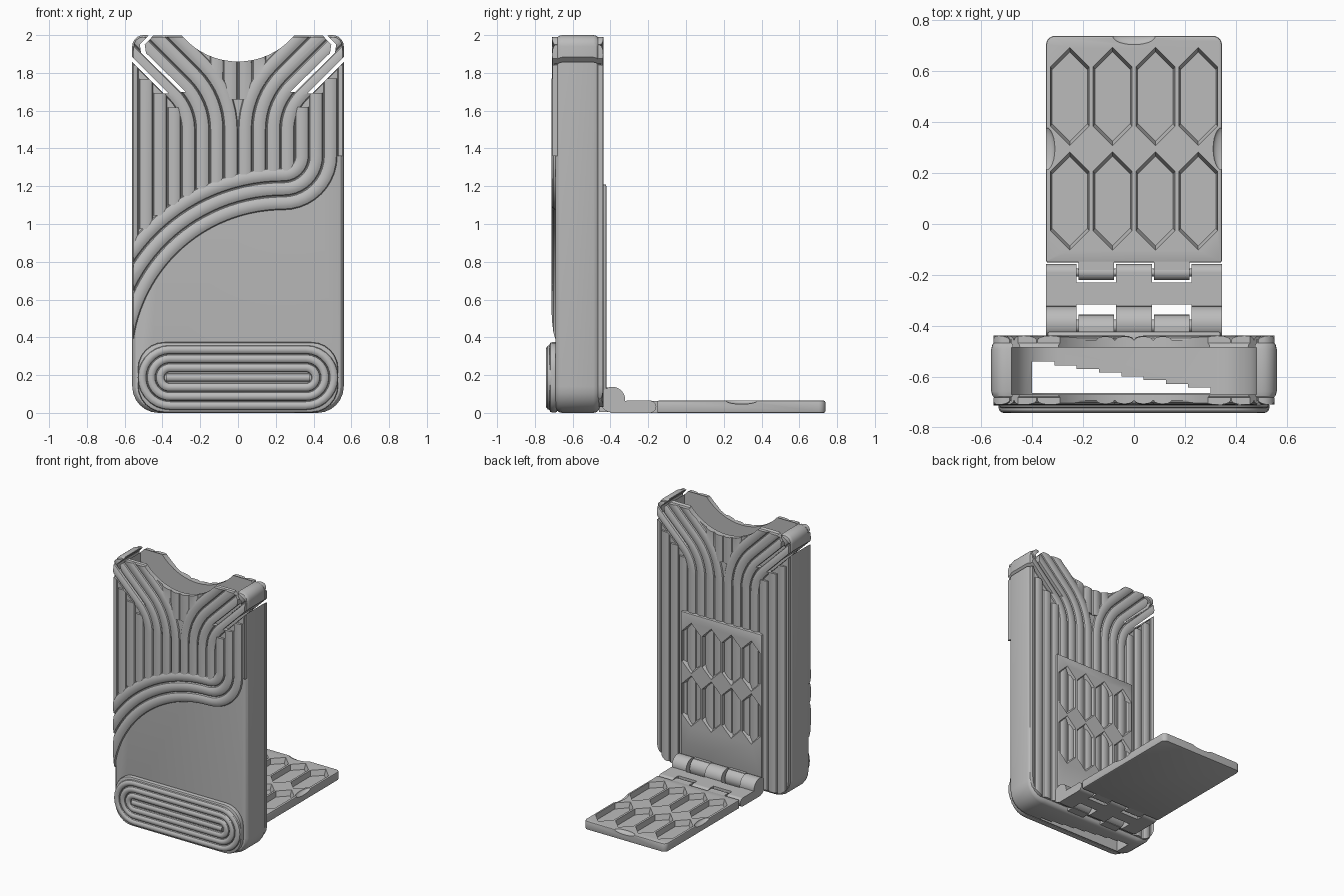
import bpy, bmesh
from math import sin, cos, pi, radians, sqrt
from mathutils import Vector

if "Cube" in bpy.data.objects:
    bpy.data.objects.remove(bpy.data.objects["Cube"])

grey = bpy.data.materials.new("plain grey")
grey.use_nodes = True
grey.diffuse_color = (0.5, 0.5, 0.5, 1)
grey.node_tree.nodes["Principled BSDF"].inputs["Base Color"].default_value = (0.5, 0.5, 0.5, 1)
parts, cutters = [], []


def finish(bm, name, cutter=False):
    bmesh.ops.recalc_face_normals(bm, faces=bm.faces)
    mesh = bpy.data.meshes.new(name)
    bm.to_mesh(mesh)
    bm.free()
    mesh.materials.append(grey)
    ob = bpy.data.objects.new(name, mesh)
    bpy.context.collection.objects.link(ob)
    ob.hide_render = cutter
    (cutters if cutter else parts).append(ob)
    return ob


def prism(name, poly, axis, lo, hi, cutter=False, taper=0.0):
    """Extrude a 2D outline along y or z; taper shrinks the low end."""
    bm = bmesh.new()
    cu = sum(p[0] for p in poly) / len(poly)
    cv = sum(p[1] for p in poly) / len(poly)
    rings = []
    for d, k in ((lo, 1 - taper), (hi, 1)):
        pts = [(cu + (u - cu) * k, cv + (v - cv) * k) for u, v in poly]
        rings.append([bm.verts.new((u, d, v) if axis == "y" else (u, v, d)) for u, v in pts])
    a, b = rings
    bm.faces.new(a)
    bm.faces.new(b)
    for i in range(len(a)):
        j = (i + 1) % len(a)
        bm.faces.new((a[i], a[j], b[j], b[i]))
    return finish(bm, name, cutter)


def rect(x0, x1, v0, v1):
    return [(x0, v0), (x1, v0), (x1, v1), (x0, v1)]


def arc(cx, cz, r, a0, a1, n):
    return [(cx + r * cos(radians(a0 + (a1 - a0) * i / n)),
             cz + r * sin(radians(a0 + (a1 - a0) * i / n))) for i in range(n + 1)]


def rounded(x0, x1, z0, z1, rb, rt, n=6):
    return (arc(x0 + rb, z0 + rb, rb, 180, 270, n) + arc(x1 - rb, z0 + rb, rb, 270, 360, n)
            + arc(x1 - rt, z1 - rt, rt, 0, 90, n) + arc(x0 + rt, z1 - rt, rt, 90, 180, n))


def sweep(bm, path, half, height, base, side, closed=False, sink=0.012):
    """Sweep a domed rib along an xz path lying on the plane y = base."""
    section = [(half, -sink)] + [(half * cos(pi * i / 6), height * sin(pi * i / 6)) for i in range(7)]
    section.append((-half, -sink))
    rings, n = [], len(path)
    for i, p in enumerate(path):
        before = path[(i - 1) % n] if closed or i else p
        after = path[(i + 1) % n] if closed or i < n - 1 else p
        t = (Vector(after) - Vector(before)).normalized()
        rings.append([bm.verts.new((p[0] - t.y * u, base + side * h, p[1] + t.x * u)) for u, h in section])
    m = len(section)
    for i in range(n if closed else n - 1):
        a, b = rings[i], rings[(i + 1) % n]
        for j in range(m):
            k = (j + 1) % m
            bm.faces.new((a[j], a[k], b[k], b[j]))
    if not closed:
        bm.faces.new(rings[0])
        bm.faces.new(rings[-1])


def apply(ob, mod):
    bpy.context.view_layer.objects.active = ob
    bpy.ops.object.modifier_apply(modifier=mod.name)


def boolean(ob, tools, op="DIFFERENCE", self_hit=False):
    for tool in tools:
        mod = ob.modifiers.new("cut", "BOOLEAN")
        mod.operation, mod.solver, mod.object = op, "EXACT", tool
        mod.use_self = self_hit
        apply(ob, mod)


def bevel(ob, width, segments=3):
    mod = ob.modifiers.new("round", "BEVEL")
    mod.width, mod.segments = width, segments
    mod.limit_method, mod.angle_limit = "ANGLE", radians(50)
    apply(ob, mod)


def cylinder_x(name, x0, x1, y, z, r):
    bm = bmesh.new()
    res = bmesh.ops.create_cone(bm, cap_ends=True, segments=24, radius1=r, radius2=r, depth=x1 - x0)
    for v in res["verts"]:
        v.co = ((x0 + x1) / 2 + v.co.z, y + v.co.x, z + v.co.y)
    return finish(bm, name)


# Shared cutters: thumb notch and the slots that free the corner clips
FRONT, BACK = -0.692, -0.455
notch = prism("notch_cutter", arc(0, 2.25, 0.39, 0, 354, 59), "y", -1, 0, True)
slots = []
for s in (-1, 1):
    for line in ([(0.43, 2.03), (0.507, 1.95), (0.5, 1.905), (0.29, 1.7)], [(0.6, 1.91), (0.38, 1.69)]):
        poly = [(s * x + 0.013, z) for x, z in line] + [(s * x - 0.013, z) for x, z in reversed(line)]
        slots.append(prism("slot_cutter", poly, "y", -1, 0, True))

# Hollow case
case = prism("case", rounded(-0.56, 0.56, 0, 2, 0.14, 0.06), "y", FRONT, BACK)
bevel(case, 0.035)
cavity = prism("cavity_cutter", rounded(-0.48, 0.48, 0.08, 2.2, 0.18, 0.02), "y", -0.668, -0.485, True)
steps = [(-0.4, -0.663), (0.3, -0.663)]
for j in reversed(range(8)):
    x, y = -0.4 + 0.0875 * (j + 1), -0.54 - 0.0145 * j
    steps += [(x, y), (x - 0.0875, y)]
floor_hole = prism("floor_cutter", steps, "z", -0.2, 0.3, True)
boolean(case, [cavity, floor_hole, notch] + slots)

# Ribs on both faces: inner ones fan outward at the top, outer ones stay straight
PITCH, HALF = 0.075, 0.0365
clip = prism("clip_cutter", rounded(-0.552, 0.552, 0.02, 1.99, 0.13, 0.05), "y", -1, 0, True)


def rib_path(k, s, z0):
    c = PITCH * (k + 0.5)
    if k > 3:
        return [(s * c, z0), (s * c, c + 1.28)]
    bend = arc(0.52, 1.5, 0.52 - c, 180, 135, 8)
    end = (bend[-1][0] + 0.4, bend[-1][1] + 0.4)
    return [(s * x, z) for x, z in [(c, z0)] + bend + [end]]


for name, base, side in (("front_ribs", FRONT, -1), ("back_ribs", BACK, 1)):
    bm = bmesh.new()
    for s in (-1, 1):
        for k in range(8):
            z0 = 0.03
            if side < 0:
                if s > 0 and 3 < k < 7:
                    continue
                x = s * PITCH * (k + 0.5)
                z0 = 1.36 if x > 0.5 else 0.273 + sqrt(1.01 ** 2 - (x - 0.24) ** 2)
            sweep(bm, rib_path(k, s, z0), HALF, 0.017, base, side)
        for k in range(2):
            x = s * PITCH * (k + 0.5)
            sweep(bm, [(x, 1.66 + 0.08 * k), (x, 1.98)], HALF - 0.001, 0.014, base, side, sink=0.01)
    ribs = finish(bm, name)
    boolean(ribs, [clip], "INTERSECT", True)
    boolean(ribs, [notch] + slots)

# Sweeping bands that turn up into the right-hand ribs
bm = bmesh.new()
for i in range(3):
    off = 0.036 + PITCH * i
    turn = 0.285 - off
    path = arc(0.24, 0.273, 0.802 + off, 185, 90, 30) + arc(0.24, 1.36, turn, 270, 360, 10)[1:]
    sweep(bm, path + [(0.24 + turn, 1.52 + turn)], HALF, 0.02, FRONT, -1)
bands = finish(bm, "front_bands")
boolean(bands, [clip], "INTERSECT")
boolean(bands, slots)

# Foot badge with concentric stadium rings
badge = prism("foot_badge", rounded(-0.53, 0.53, 0.002, 0.374, 0.14, 0.14), "y", -0.722, -0.68)
bevel(badge, 0.012, 2)
bm = bmesh.new()
for r in (0.148, 0.1, 0.052):
    path = arc(0.36, 0.187, r, -90, 90, 14) + arc(-0.36, 0.187, r, 90, 270, 14)
    sweep(bm, path, 0.023, 0.02, -0.722, -1, closed=True)
sweep(bm, [(-0.38, 0.187), (0.38, 0.187)], 0.022, 0.018, -0.722, -1)
finish(bm, "badge_rings")


# Hexagonal pockets shared by the back plate and the stand
def pockets(centres, axis, lo, hi):
    out = []
    for v in centres:
        for i in range(4):
            u = (i - 1.5) * 0.168
            hexagon = [(u, v - 0.195), (u + 0.077, v - 0.118), (u + 0.077, v + 0.118),
                       (u, v + 0.195), (u - 0.077, v + 0.118), (u - 0.077, v - 0.118)]
            out.append(prism("pocket_cutter", hexagon, axis, lo, hi, True, 0.1))
    return out


plate = prism("back_plate", rect(-0.34, 0.34, 0.1, 1.21), "y", -0.47, -0.422)
bevel(plate, 0.008, 2)
boolean(plate, pockets((0.55, 0.95), "y", -0.452, -0.417))

# Fold-out stand with pockets and finger dishes
stand = prism("stand", rounded(-0.345, 0.345, -0.152, 0.738, 0.01, 0.035), "z", 0, 0.065)
bevel(stand, 0.008, 2)
dishes = []
for x, y, sx, sy in ((0, 0.738, 0.085, 0.035), (0.345, 0.295, 0.035, 0.085), (-0.345, 0.295, 0.035, 0.085)):
    bm = bmesh.new()
    bmesh.ops.create_uvsphere(bm, u_segments=24, v_segments=12, radius=1)
    for v in bm.verts:
        v.co = (x + v.co.x * sx, y + v.co.y * sy, 0.066 + v.co.z * 0.02)
    dishes.append(finish(bm, "dish_cutter", True))
boolean(stand, pockets((0.09, 0.5), "z", 0.025, 0.07) + dishes)

# Hinge link: bridge plate, ears with barrels, and the fingers between them
prism("link_bridge", rect(-0.345, 0.345, -0.315, -0.23), "z", 0, 0.065)
for x0, x1 in ((-0.345, -0.225), (-0.07, 0.07), (0.225, 0.345)):
    prism("link_ear", rect(x0, x1, -0.4, -0.315), "z", 0, 0.064)
    cylinder_x("link_barrel", x0, x1, -0.39, 0.07, 0.068)
    prism("link_tongue", rect(x0, x1, -0.23, -0.19), "z", 0, 0.065)
    cylinder_x("tongue_barrel", x0, x1, -0.19, 0.0325, 0.0325)
for x0, x1 in ((-0.218, -0.078), (0.078, 0.218)):
    prism("case_finger", rect(x0, x1, -0.46, -0.4), "z", 0.005, 0.135)
    cylinder_x("case_barrel", x0, x1, -0.42, 0.07, 0.065)
    prism("stand_finger", rect(x0, x1, -0.19, -0.14), "z", 0, 0.064)
    cylinder_x("stand_barrel", x0, x1, -0.188, 0.0325, 0.0325)
cylinder_x("case_hinge_pin", -0.33, 0.33, -0.4, 0.07, 0.025)
cylinder_x("stand_hinge_pin", -0.33, 0.33, -0.19, 0.0325, 0.015)

# Remove cutters and set smooth shading with sharp edges
for ob in cutters:
    bpy.data.objects.remove(ob)
bpy.ops.object.select_all(action="DESELECT")
for ob in parts:
    ob.select_set(True)
bpy.context.view_layer.objects.active = parts[0]
bpy.ops.object.shade_smooth_by_angle(angle=radians(30))
